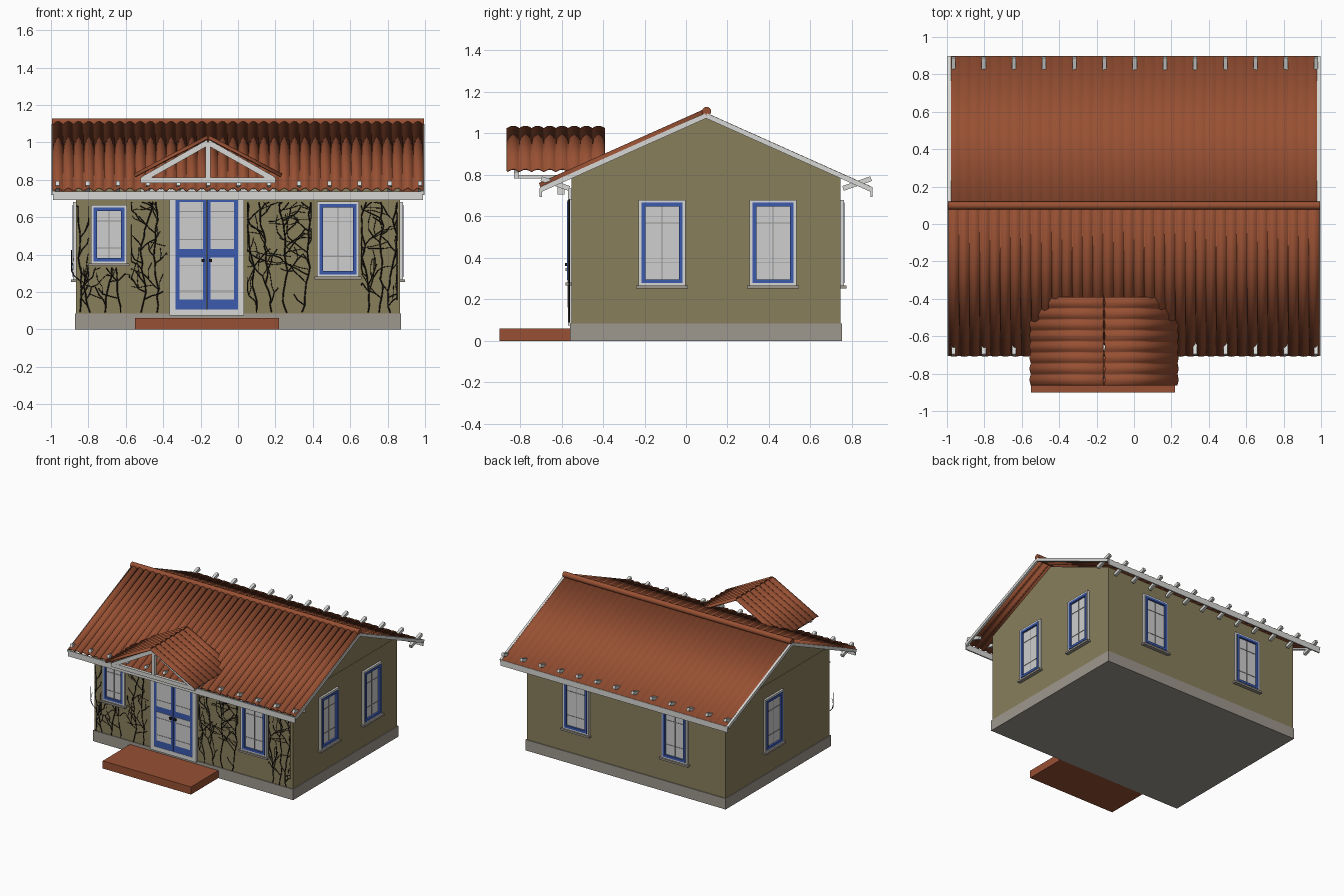
import bpy, bmesh, math, random
from mathutils import Matrix, Vector

cube = bpy.data.objects.get("Cube")
if cube:
    bpy.data.objects.remove(cube, do_unlink=True)
random.seed(4)


def material(name, rgb):
    m = bpy.data.materials.new(name)
    m.use_nodes = True
    m.diffuse_color = (*rgb, 1)
    m.node_tree.nodes["Principled BSDF"].inputs["Base Color"].default_value = (*rgb, 1)
    return m


WALL = material("olive plaster", (0.25, 0.21, 0.105))
TILE = material("terracotta", (0.31, 0.08, 0.033))
TRIM = material("white paint", (0.68, 0.68, 0.66))
STONE = material("grey stone", (0.34, 0.31, 0.27))
BLUE = material("blue paint", (0.045, 0.1, 0.42))
PANE = material("pale glass", (0.62, 0.62, 0.62))
BAR = material("glazing grey", (0.3, 0.3, 0.3))
VINE = material("dark twig", (0.012, 0.01, 0.008))


def finish(name, bm, mat):
    mesh = bpy.data.meshes.new(name)
    bm.to_mesh(mesh)
    bm.free()
    mesh.materials.append(mat)
    obj = bpy.data.objects.new(name, mesh)
    bpy.context.collection.objects.link(obj)
    return obj


def boxes(name, mat, spans, frame=Matrix()):
    """Boxes given as (x0, x1, y0, y1, z0, z1), placed by a frame matrix."""
    bm = bmesh.new()
    for x0, x1, y0, y1, z0, z1 in spans:
        place = Matrix.Translation(((x0 + x1) / 2, (y0 + y1) / 2, (z0 + z1) / 2))
        size = Matrix.Diagonal((x1 - x0, y1 - y0, z1 - z0, 1))
        bmesh.ops.create_cube(bm, size=1, matrix=frame @ place @ size)
    return finish(name, bm, mat)


def beams(name, mat, pairs, width, height):
    """Square-section timbers between pairs of points."""
    bm = bmesh.new()
    for a, b in pairs:
        a, b = Vector(a), Vector(b)
        turn = (b - a).to_track_quat('X', 'Z').to_matrix().to_4x4()
        size = Matrix.Diagonal(((b - a).length, width, height, 1))
        bmesh.ops.create_cube(bm, size=1, matrix=Matrix.Translation((a + b) / 2) @ turn @ size)
    return finish(name, bm, mat)


def tiled_slope(name, ridge_a, ridge_b, drop, waves, amp, thick):
    """Corrugated sheet hung from a ridge line, running down along drop."""
    a, b, drop = Vector(ridge_a), Vector(ridge_b), Vector(drop)
    up = (b - a).cross(drop).normalized()
    if up.z < 0:
        up = -up
    bm = bmesh.new()
    rows, steps = [], waves * 8
    for i in range(steps + 1):
        p = a.lerp(b, i / steps) + up * amp * abs(math.sin(math.pi * i / 8))
        rows.append((bm.verts.new(p), bm.verts.new(p + drop)))
    for (p, q), (r, s) in zip(rows, rows[1:]):
        bm.faces.new((p, q, s, r))
    obj = finish(name, bm, TILE)
    solid = obj.modifiers.new("thickness", 'SOLIDIFY')
    solid.thickness = thick
    solid.offset = 0
    smooth(obj)


def smooth(obj):
    bpy.ops.object.select_all(action='DESELECT')
    obj.select_set(True)
    bpy.context.view_layer.objects.active = obj
    bpy.ops.object.shade_smooth_by_angle(angle=math.radians(40))


# House body
MID, PEAK, SLOPE = 0.097, 1.09, 0.447
boxes("foundation", STONE, [(-0.872, 0.872, -0.56, 0.752, 0, 0.085)])
boxes("walls", WALL, [(-0.866, 0.866, -0.553, 0.745, 0.085, 0.785)])
boxes("front_step", TILE, [(-0.55, 0.22, -0.9, -0.56, 0, 0.06)])
bm = bmesh.new()
ends = []
for x in (-0.864, 0.864):
    ends.append([bm.verts.new((x, y, z)) for y, z in ((-0.55, 0.785), (0.744, 0.785), (MID, 1.075))])
left, right = ends
bm.faces.new(left)
bm.faces.new(right)
for i in range(3):
    j = (i + 1) % 3
    bm.faces.new((left[i], left[j], right[j], right[i]))
bmesh.ops.recalc_face_normals(bm, faces=bm.faces)
finish("gables", bm, WALL)

# Main roof
RUN = 0.797
tiled_slope("front_roof", (-0.99, MID, PEAK + 0.005), (0.99, MID, PEAK + 0.005),
            (0, -RUN, -RUN * SLOPE), 36, 0.02, 0.008)
tiled_slope("back_roof", (-0.985, MID, PEAK), (0.985, MID, PEAK),
            (0, RUN, -RUN * SLOPE), 36, 0.004, 0.01)
bm = bmesh.new()
bmesh.ops.create_cone(bm, cap_ends=True, segments=16, radius1=0.022, radius2=0.022, depth=1.99,
                      matrix=Matrix.Translation((0, MID + 0.002, 1.106)) @ Matrix.Rotation(math.pi / 2, 4, 'Y'))
smooth(finish("ridge_cap", bm, TILE))

# Eaves, rake boards and rafter tails
rakes, tails = [], []
for side in (-1, 1):
    eave = MID + side * RUN
    boxes("fascia_front" if side < 0 else "fascia_back", TRIM,
          [(-0.99, 0.99, eave - 0.005, eave + 0.005, 0.693, 0.738)])
    for x in (-0.988, 0.988):
        rakes.append(((x, MID, PEAK - 0.004), (x, eave, PEAK - 0.004 - RUN * SLOPE)))
    for i in range(13):
        x = -0.965 + i * 0.1615
        if x < 0.99:
            tails.append(((x, MID + side * 0.66, 0.735), (x, MID + side * 0.795, 0.782)))
beams("rake_boards", TRIM, rakes, 0.018, 0.024)
beams("rafter_tails", TRIM, tails, 0.022, 0.024)

# Porch gable with its truss
CX = -0.16
for side, name in ((-1, "porch_roof_left"), (1, "porch_roof_right")):
    tiled_slope(name, (CX, -0.862, 1.022), (CX, -0.392, 1.022), (side * 0.39, 0, -0.205), 8, 0.013, 0.008)
beams("truss_rafters", TRIM, [((CX, -0.817, 1.0), (CX + s * 0.35, -0.817, 0.802)) for s in (-1, 1)], 0.025, 0.03)
boxes("truss_frame", TRIM, [
    (CX - 0.36, CX + 0.36, -0.83, -0.805, 0.782, 0.813),
    (CX - 0.013, CX + 0.013, -0.828, -0.807, 0.81, 1.0),
    (CX - 0.35, CX - 0.325, -0.81, -0.6, 0.782, 0.8),
    (CX + 0.325, CX + 0.35, -0.81, -0.6, 0.782, 0.8),
    (CX - 0.36, CX + 0.36, -0.62, -0.585, 0.705, 0.75)])


def border(w, z0, z1, t, depth):
    """Four boxes of a rectangular frame, t wide, standing out by depth."""
    return [(-w, -w + t, -depth, 0, z0, z1), (w - t, w, -depth, 0, z0, z1),
            (-w + t, w - t, -depth, 0, z0, z0 + t), (-w + t, w - t, -depth, 0, z1 - t, z1)]


def window(name, x, y, angle, w, z0, z1):
    f = Matrix.Translation((x, y, 0)) @ Matrix.Rotation(math.radians(angle), 4, 'Z')
    h = w - 0.03
    boxes(name + "_surround", TRIM, border(w, z0, z1, 0.014, 0.016), f)
    boxes(name + "_sash", BLUE, border(w - 0.014, z0 + 0.014, z1 - 0.014, 0.018, 0.02), f)
    boxes(name + "_sill", STONE, [(-w - 0.012, w + 0.012, -0.028, 0, z0 - 0.012, z0 + 0.002)], f)
    boxes(name + "_pane", PANE, [(-h, h, -0.005, 0, z0 + 0.03, z1 - 0.03)], f)
    bars = [(-0.002, 0.002, -0.008, 0, z0 + 0.03, z1 - 0.03)]
    for k in (0.27, 0.73):
        z = z0 + (z1 - z0) * k
        bars.append((-h, h, -0.008, 0, z - 0.002, z + 0.002))
    boxes(name + "_bars", BAR, bars, f)


window("front_small_window", -0.69, -0.553, 0, 0.097, 0.35, 0.665)
window("front_large_window", 0.535, -0.553, 0, 0.113, 0.28, 0.685)
window("right_front_window", 0.866, -0.115, 90, 0.113, 0.265, 0.68)
window("right_back_window", 0.866, 0.42, 90, 0.113, 0.265, 0.68)
window("left_window", -0.866, 0.155, -90, 0.113, 0.265, 0.68)
window("back_left_window", -0.43, 0.745, 180, 0.113, 0.265, 0.68)
window("back_right_window", 0.43, 0.745, 180, 0.113, 0.265, 0.68)

# Double door
door = Matrix.Translation((-0.167, -0.553, 0))
boxes("door_surround", TRIM, border(0.2, 0.075, 0.735, 0.032, 0.016), door)
boxes("door_leaves", BLUE, [(-0.17, -0.002, -0.014, 0, 0.085, 0.71), (0.002, 0.17, -0.014, 0, 0.085, 0.71)], door)
panes, bars = [], []
for x in (-0.083, 0.083):
    for z0, z1 in ((0.16, 0.385), (0.43, 0.68)):
        panes.append((x - 0.063, x + 0.063, -0.017, 0, z0, z1))
        for k in (0.2, 0.8):
            z = z0 + (z1 - z0) * k
            bars.append((x - 0.063, x + 0.063, -0.019, 0, z - 0.002, z + 0.002))
boxes("door_panes", PANE, panes, door)
boxes("door_bars", BAR, bars, door)
boxes("door_handles", VINE, [(s - 0.008, s + 0.008, -0.03, 0, 0.36, 0.376) for s in (-0.02, 0.02)], door)

# Climbing twigs on the front wall
curve = bpy.data.curves.new("climbing_twigs", 'CURVE')
curve.dimensions = '3D'
curve.bevel_depth = 0.0035
curve.bevel_resolution = 0
curve.materials.append(VINE)
bpy.context.collection.objects.link(bpy.data.objects.new("climbing_twigs", curve))


def twig(x, z, lean, length, limits, level=0):
    x0, x1, top = limits
    points = [(x, z)]
    while length > 0 and z < top:
        a = lean + random.uniform(-0.35, 0.35)
        step = random.uniform(0.03, 0.05)
        x = min(max(x + math.sin(a) * step, x0), x1)
        z = min(z + math.cos(a) * step, top)
        length -= step
        points.append((x, z))
        if level < 2 and random.random() < 0.5:
            twig(x, z, lean + random.choice((-1, 1)) * random.uniform(0.5, 1.0),
                 random.uniform(0.05, 0.13), limits, level + 1)
    line = curve.splines.new('POLY')
    line.points.add(len(points) - 1)
    for p, (px, pz) in zip(line.points, points):
        p.co = (px, -0.562, pz, 1)
        p.radius = 1 - 0.25 * level


for count, limits in ((3, (-0.84, -0.58, 0.33)), (1, (-0.89, -0.8, 0.66)), (2, (-0.57, -0.38, 0.68)),
                      (4, (0.05, 0.39, 0.68)), (3, (0.66, 0.85, 0.68))):
    for i in range(count):
        start = limits[0] + (limits[1] - limits[0]) * (i + 0.6) / (count + 0.2)
        twig(start, 0.09, random.uniform(-0.12, 0.12), 0.68, limits)
